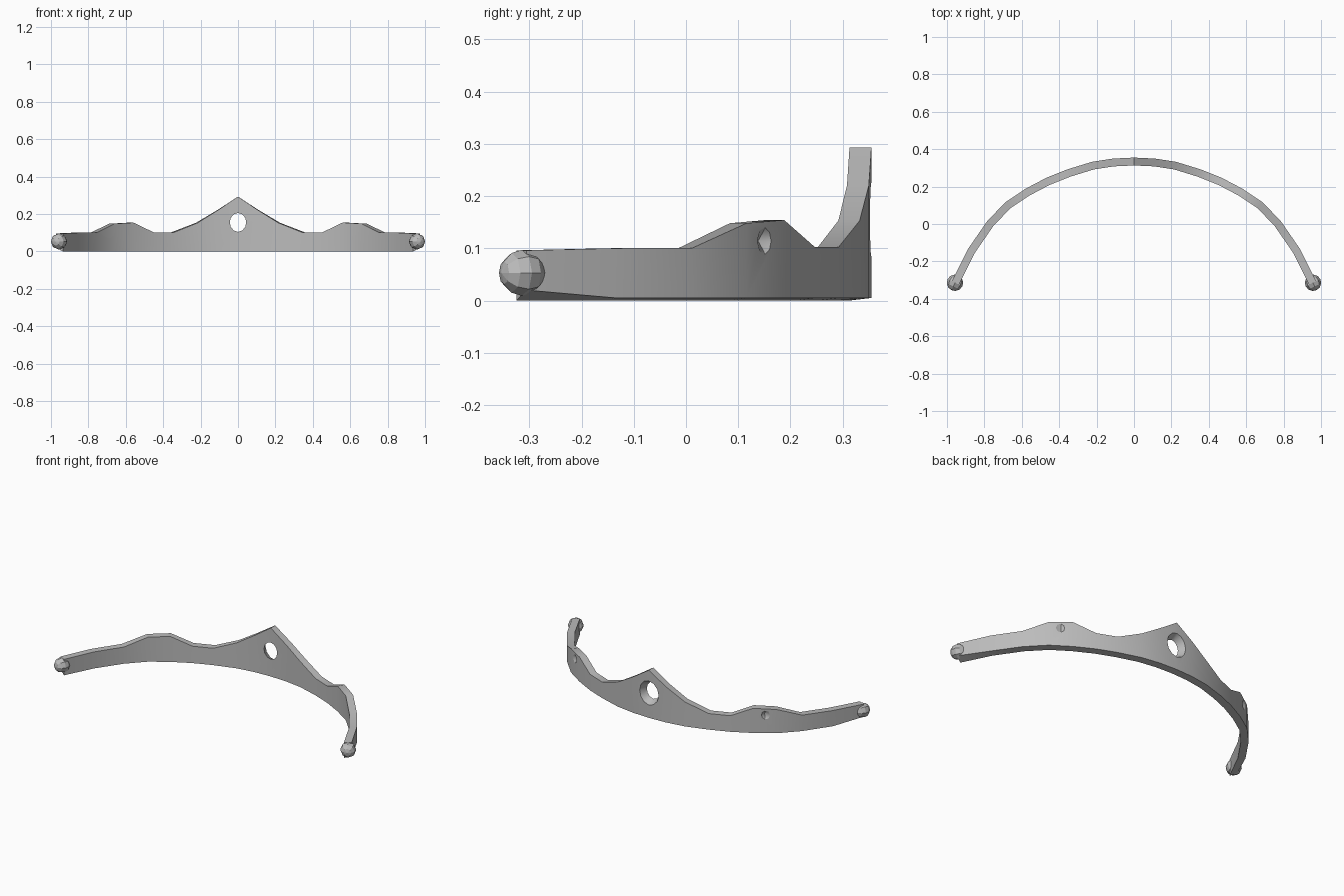
import bpy, bmesh, math
from mathutils import Vector

cube = bpy.data.objects.get("Cube")
if cube:
    bpy.data.objects.remove(cube, do_unlink=True)

metal = bpy.data.materials.new("grey_metal")
metal.use_nodes = True
GREY = (0.5, 0.5, 0.5, 1)
metal.diffuse_color = GREY
metal.node_tree.nodes["Principled BSDF"].inputs["Base Color"].default_value = GREY


def make_object(name, bm):
    bmesh.ops.recalc_face_normals(bm, faces=bm.faces)
    mesh = bpy.data.meshes.new(name)
    bm.to_mesh(mesh)
    bm.free()
    mesh.materials.append(metal)
    obj = bpy.data.objects.new(name, mesh)
    bpy.context.collection.objects.link(obj)
    return obj


def activate(obj):
    bpy.ops.object.select_all(action="DESELECT")
    obj.select_set(True)
    bpy.context.view_layer.objects.active = obj


def cone_cutter(name, center, direction, r_in, r_out, depth, sides, stretch):
    """Cone along direction, r_in at its inner end and r_out at its outer end."""
    bm = bmesh.new()
    bmesh.ops.create_cone(bm, cap_ends=True, segments=sides, radius1=r_in,
                          radius2=r_out, depth=depth)
    for v in bm.verts:
        v.co.y *= stretch
    bmesh.ops.remove_doubles(bm, verts=bm.verts, dist=0.0001)
    cutter = make_object(name, bm)
    cutter.rotation_euler = Vector(direction).to_track_quat("Z", "Y").to_euler()
    cutter.location = center
    cutter.hide_render = True
    return cutter


# Half of the band: x, y of the centre line and height of the top edge
HALF = [(0, 0.334, 0.293), (0.11, 0.329, 0.22), (0.22, 0.312, 0.153),
        (0.35, 0.272, 0.102), (0.46, 0.228, 0.102), (0.57, 0.17, 0.154),
        (0.675, 0.1, 0.148), (0.77, 0.0, 0.101), (0.87, -0.145, 0.1),
        (0.955, -0.315, 0.096)]
path = [(-x, y, z) for x, y, z in reversed(HALF[1:])] + HALF

# Band: one four-cornered ring per station
bm = bmesh.new()
rings = []
for i, (x, y, top) in enumerate(path):
    a, b = path[max(i - 1, 0)], path[min(i + 1, len(path) - 1)]
    out = Vector((a[1] - b[1], b[0] - a[0], 0)).normalized() * 0.021
    p = Vector((x, y, 0))
    low = 0.02 if i in (0, len(path) - 1) else 0.005
    corners = [p - out + Vector((0, 0, 0.0)), p + out + Vector((0, 0, low)),
               p + out + Vector((0, 0, top)), p - out + Vector((0, 0, top))]
    rings.append([bm.verts.new(c) for c in corners])
for r, s in zip(rings, rings[1:]):
    for k in range(4):
        n = (k + 1) % 4
        bm.faces.new((r[k], r[n], s[n], s[k]))
bm.faces.new(rings[0])
bm.faces.new(rings[-1])
band = make_object("band", bm)

# Countersunk centre hole and two conical side sockets
cutters = [cone_cutter("hole_cutter", (0, 0.334, 0.155), (0, 1, 0),
                       0.041, 0.069, 0.06, 12, 1.12)]
for side in (1, -1):
    cutters.append(cone_cutter("socket_cutter", (side * 0.636, 0.153, 0.114),
                               (side * 0.66, 0.75, 0), 0, 0.05, 0.04, 8, 1.1))
for cutter in cutters:
    mod = band.modifiers.new("cut", "BOOLEAN")
    mod.operation = "DIFFERENCE"
    mod.solver = "EXACT"
    mod.object = cutter
    activate(band)
    bpy.ops.object.modifier_apply(modifier=mod.name)
    bpy.data.objects.remove(cutter, do_unlink=True)
activate(band)
bpy.ops.object.shade_smooth_by_angle(angle=math.radians(30))

# Faceted end knobs
for side, name in ((1, "left_end_knob"), (-1, "right_end_knob")):
    bm = bmesh.new()
    bmesh.ops.create_uvsphere(bm, u_segments=8, v_segments=6, radius=0.044)
    knob = make_object(name, bm)
    knob.rotation_euler = (math.radians(90), 0, side * math.radians(26))
    knob.location = (side * 0.957, -0.314, 0.053)
